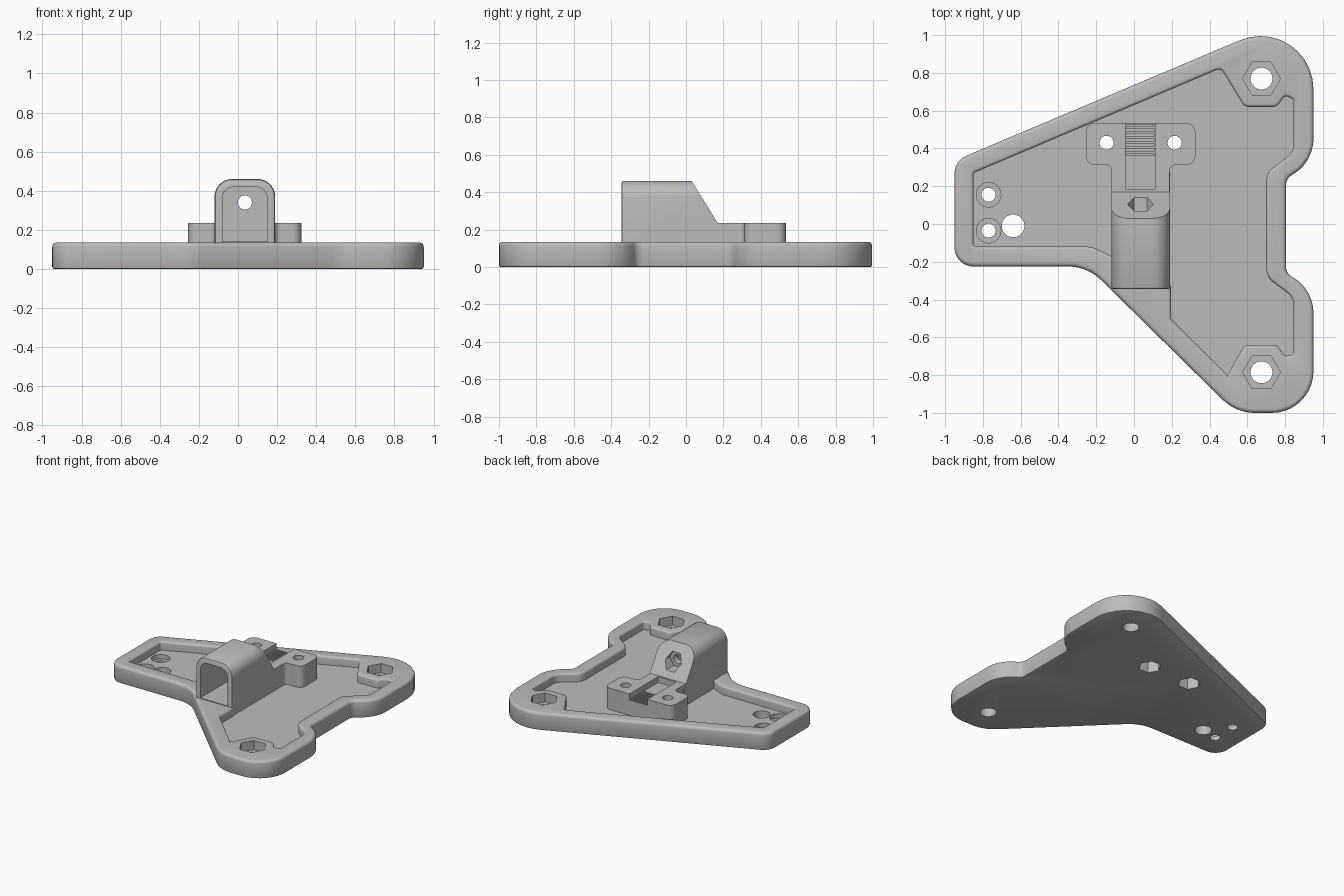
import bpy, bmesh, math
from mathutils import Vector

if "Cube" in bpy.data.objects:
    bpy.data.objects.remove(bpy.data.objects["Cube"])

grey = bpy.data.materials.new("plain_grey")
grey.diffuse_color = (0.5, 0.5, 0.5, 1)
grey.use_nodes = True
grey.node_tree.nodes["Principled BSDF"].inputs["Base Color"].default_value = grey.diffuse_color


def fillet(corners, steps=10):
    """Turn (x, y, radius) corners into a counter-clockwise rounded outline."""
    out, n = [], len(corners)
    for i, (x, y, r) in enumerate(corners):
        p = Vector((x, y))
        a = (Vector(corners[i - 1][:2]) - p).normalized()
        b = (Vector(corners[(i + 1) % n][:2]) - p).normalized()
        half = a.angle(b) / 2
        if r == 0:
            out.append(p)
            continue
        c = p + (a + b).normalized() * r / math.sin(half)
        t = r / math.tan(half)
        s, e = p + a * t - c, p + b * t - c
        turn = s.angle_signed(e)
        a0 = math.atan2(s.y, s.x)
        for k in range(steps + 1):
            ang = a0 - turn * k / steps
            out.append(c + r * Vector((math.cos(ang), math.sin(ang))))
    area = sum(out[i - 1].cross(out[i]) for i in range(len(out)))
    return out if area > 0 else out[::-1]


def inset(pts, d):
    res, n = [], len(pts)
    for i, p in enumerate(pts):
        a = (p - pts[i - 1]).normalized()
        b = (pts[(i + 1) % n] - p).normalized()
        na, nb = Vector((-a.y, a.x)), Vector((-b.y, b.x))
        res.append(p + (na + nb) * d / (1 + na.dot(nb)))
    return res


def loft(name, pts, layers, along_y=False):
    """Solid from an outline stacked as (height, inset) layers."""
    bm = bmesh.new()
    rings = []
    for h, d in layers:
        rings.append([bm.verts.new((p.x, h, p.y) if along_y else (p.x, p.y, h))
                      for p in inset(pts, d)])
    n = len(pts)
    for lo, hi in zip(rings, rings[1:]):
        for i in range(n):
            bm.faces.new((lo[i - 1], lo[i], hi[i], hi[i - 1]))
    bm.faces.new(rings[0][::-1])
    bm.faces.new(rings[-1])
    bmesh.ops.recalc_face_normals(bm, faces=bm.faces)
    me = bpy.data.meshes.new(name)
    bm.to_mesh(me)
    bm.free()
    me.materials.append(grey)
    ob = bpy.data.objects.new(name, me)
    bpy.context.collection.objects.link(ob)
    return ob


def combine(target, other, op):
    m = target.modifiers.new(op, 'BOOLEAN')
    m.operation, m.object, m.solver = op, other, 'EXACT'
    bpy.context.view_layer.objects.active = target
    bpy.ops.object.modifier_apply(modifier=m.name)
    bpy.data.objects.remove(other)


def ngon(x, y, r, n):
    return [Vector((x + r * math.cos(2 * math.pi * k / n),
                    y + r * math.sin(2 * math.pi * k / n))) for k in range(n)]


def rect(x0, x1, y0, y1):
    return [Vector(p) for p in ((x0, y0), (x1, y0), (x1, y1), (x0, y1))]


def drill(x, y, r, z0, z1, n=40, along_y=False):
    combine(plate, loft("cutter", ngon(x, y, r, n), [(z0, 0), (z1, 0)], along_y), 'DIFFERENCE')


T = 0.135      # plate thickness
FLOOR = 0.07   # pocket floor height

# Plate with rounded edges
outline = fillet([(-0.95, 0.335, 0.1), (0.95, 1.137, 0.28), (0.95, 0.33, 0.22),
                  (0.805, 0.24, 0.06), (0.805, -0.26, 0.06), (0.95, -0.35, 0.22),
                  (0.95, -1.0, 0.22), (0.54, -1.0, 0.25), (-0.247, -0.225, 0.25),
                  (-0.95, -0.225, 0.1)])
R = 0.022
layers = [(0, 0.01), (0.003, 0.003), (0.01, 0)]
layers += [(T - R + R * math.sin(a), R - R * math.cos(a))
           for a in (math.pi / 2 * k / 5 for k in range(6))]
plate = loft("bracket_plate", outline, layers)

# Pocket with a rounded lip
pocket = fillet([(-0.85, -0.12, 0.02), (-0.85, 0.27, 0.02), (0.46, 0.825, 0.03),
                 (0.585, 0.62, 0.04), (0.755, 0.62, 0.04), (0.80, 0.68, 0.02),
                 (0.845, 0.66, 0.02), (0.845, 0.38, 0.08), (0.70, 0.27, 0.09),
                 (0.70, -0.28, 0.09), (0.845, -0.39, 0.08), (0.845, -0.69, 0.02),
                 (0.80, -0.70, 0.02), (0.755, -0.64, 0.04), (0.585, -0.64, 0.04),
                 (0.495, -0.80, 0), (0.195, -0.50, 0), (0.195, -0.33, 0),
                 (0.1, -0.30, 0), (0.1, -0.17, 0), (-0.12, -0.17, 0),
                 (-0.22, -0.12, 0.15)], 6)
L = 0.016
lip = [(T - L + L * math.sin(a), L * math.cos(a) - L)
       for a in (math.pi / 2 * k / 4 for k in range(5))]
combine(plate, loft("cutter", pocket, [(FLOOR, 0)] + lip + [(T + 0.05, -L)]), 'DIFFERENCE')

# T-shaped clamp base
base = fillet([(-0.118, 0.05, 0), (0.188, 0.05, 0), (0.188, 0.312, 0.03),
               (0.325, 0.312, 0.05), (0.325, 0.535, 0.05), (-0.255, 0.535, 0.05),
               (-0.255, 0.312, 0.05), (-0.118, 0.312, 0.03)], 8)
combine(plate, loft("clamp_base", base, [(0.03, 0), (0.235, 0)]), 'UNION')

# Hollow housing with sloping back
shell = fillet([(-0.12, 0.03, 0), (0.19, 0.03, 0), (0.19, 0.46, 0.09), (-0.12, 0.46, 0.09)])
housing = loft("housing", shell, [(-0.345, 0.012), (-0.341, 0.004), (-0.333, 0), (0.4, 0)], True)
bm = bmesh.new()
bm.from_mesh(housing.data)
bmesh.ops.bisect_plane(bm, geom=bm.verts[:] + bm.edges[:] + bm.faces[:],
                       plane_co=(0, 0.03, 0.46), plane_no=(0, 0.225, 0.14), clear_outer=True)
bmesh.ops.holes_fill(bm, edges=[e for e in bm.edges if e.is_boundary])
bmesh.ops.recalc_face_normals(bm, faces=bm.faces)
bm.to_mesh(housing.data)
bm.free()
combine(plate, housing, 'UNION')
tunnel = fillet([(-0.08, 0.14, 0), (0.15, 0.14, 0), (0.15, 0.42, 0.06), (-0.08, 0.42, 0.06)])
combine(plate, loft("cutter", tunnel, [(-0.5, 0), (0.0, 0)], True), 'DIFFERENCE')
drill(0.035, 0.34, 0.068, 0.05, 0.3, 6, True)
drill(0.035, 0.34, 0.036, -0.1, 0.2, 32, True)

# Toothed channel
combine(plate, loft("cutter", rect(-0.045, 0.11, 0.185, 0.6), [(0.19, 0), (0.3, 0)]), 'DIFFERENCE')
for k in range(7):
    y = 0.362 + k * 0.0255
    combine(plate, loft("cutter", rect(-0.044, 0.109, y, y + 0.0125),
                        [(0.175, 0), (0.2, 0)]), 'DIFFERENCE')

# Corner bolt holes with hexagonal seats
for y in (0.77, -0.785):
    drill(0.675, y, 0.10, 0.065, 0.3, 6)
    drill(0.675, y, 0.058, -0.1, 0.3)
# Clamp holes with nut seats underneath
for x in (-0.145, 0.215):
    drill(x, 0.43, 0.08, -0.1, 0.09, 6)
    drill(x, 0.43, 0.037, -0.1, 0.3)
# Left end holes, two of them counterbored
for y in (0.155, -0.035):
    drill(-0.77, y, 0.065, 0.035, 0.3)
    drill(-0.77, y, 0.037, -0.1, 0.3)
drill(-0.64, -0.01, 0.06, -0.1, 0.3)

bpy.ops.object.select_all(action='DESELECT')
plate.select_set(True)
bpy.context.view_layer.objects.active = plate
bpy.ops.object.shade_smooth_by_angle(angle=math.radians(30))
